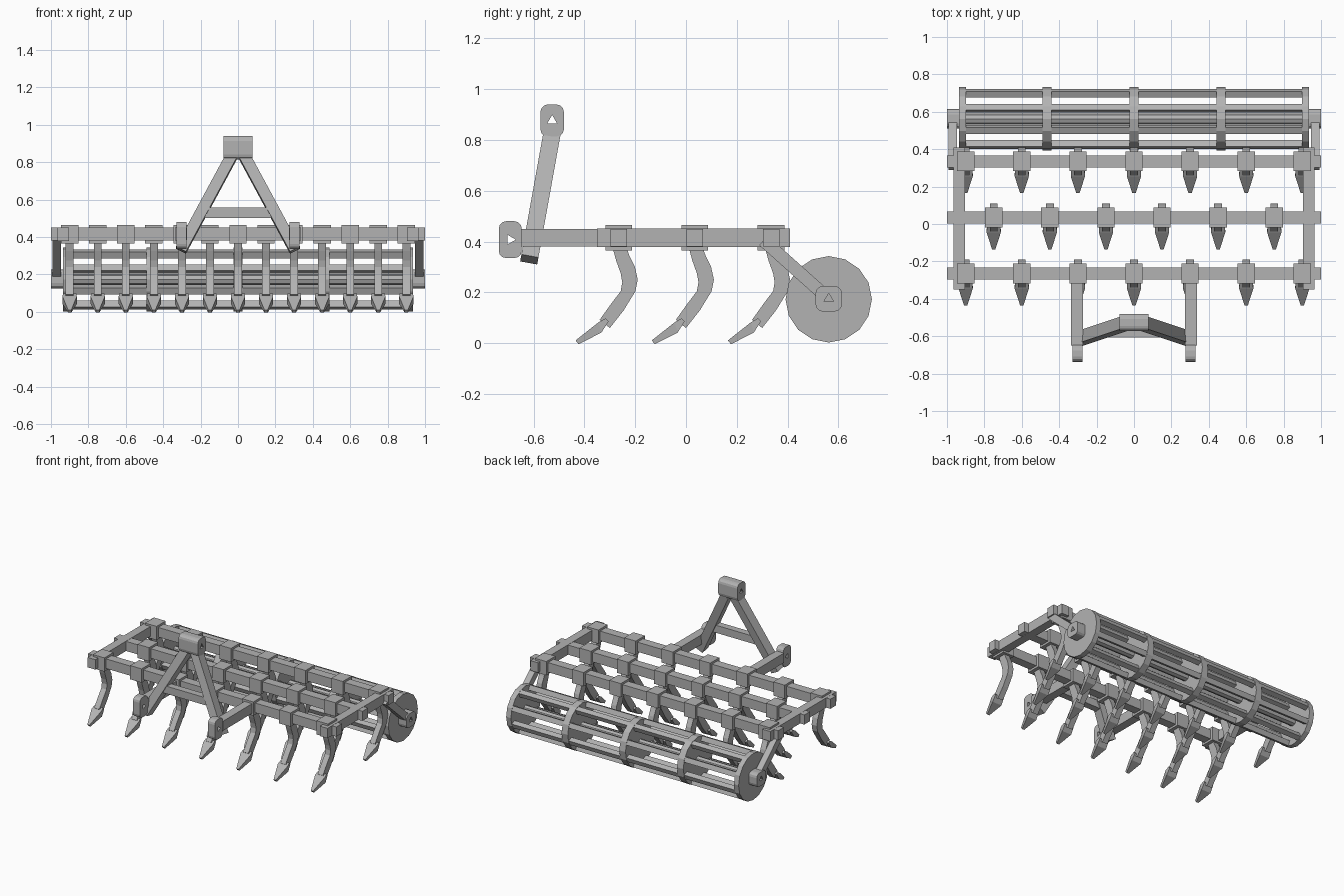
import bpy, bmesh
from math import pi, cos, sin, radians
from mathutils import Vector, Matrix

cube = bpy.data.objects.get("Cube")
if cube:
    bpy.data.objects.remove(cube)

steel = bpy.data.materials.new("grey steel")
steel.use_nodes = True
GREY = (0.45, 0.45, 0.45, 1)
steel.diffuse_color = GREY
steel.node_tree.nodes["Principled BSDF"].inputs["Base Color"].default_value = GREY


def finish(name, bm):
    bmesh.ops.recalc_face_normals(bm, faces=bm.faces)
    mesh = bpy.data.meshes.new(name)
    bm.to_mesh(mesh)
    bm.free()
    mesh.materials.append(steel)
    ob = bpy.data.objects.new(name, mesh)
    bpy.context.collection.objects.link(ob)
    return ob


def box(name, centre, size, rot=Matrix()):
    bm = bmesh.new()
    m = Matrix.Translation(centre) @ rot @ Matrix.Diagonal((*size, 1))
    bmesh.ops.create_cube(bm, size=1, matrix=m)
    return finish(name, bm)


def bar(name, a, b, across, deep):
    """Box from a to b, its 'across' side kept level with x."""
    a, b = Vector(a), Vector(b)
    z = (b - a).normalized()
    y = z.cross(Vector((1, 0, 0))).normalized()
    x = y.cross(z)
    rot = Matrix((x, y, z)).transposed().to_4x4()
    return box(name, (a + b) / 2, (across, deep, (b - a).length), rot)


def prism(name, outline, x, width):
    """Side profile of (y, z) points extruded along x."""
    bm = bmesh.new()
    face = bm.faces.new([bm.verts.new((x - width / 2, y, z)) for y, z in outline])
    new = bmesh.ops.extrude_face_region(bm, geom=[face])["geom"]
    verts = [v for v in new if isinstance(v, bmesh.types.BMVert)]
    bmesh.ops.translate(bm, verts=verts, vec=(width, 0, 0))
    return finish(name, bm)


def drum(name, x, width, radius, sides, y, z):
    bm = bmesh.new()
    m = Matrix.Translation((x, y, z)) @ Matrix.Rotation(pi / 2, 4, 'Y')
    bmesh.ops.create_cone(bm, cap_ends=True, segments=sides, radius1=radius,
                          radius2=radius, depth=width, matrix=m)
    return finish(name, bm)


def lug(name, x, y, z, size_y, size_z, width, aim):
    """Rounded block with a triangular pin hole along x."""
    r = 0.028
    outline = []
    for i, (sy, sz) in enumerate(((1, 1), (-1, 1), (-1, -1), (1, -1))):
        for k in range(4):
            t = i * pi / 2 + k * pi / 6
            outline.append((y + sy * (size_y / 2 - r) + r * cos(t),
                            z + sz * (size_z / 2 - r) + r * sin(t)))
    ob = prism(name, outline, x, width)
    hole = [(y + 0.022 * cos(aim + k * 2 * pi / 3),
             z + 0.022 * sin(aim + k * 2 * pi / 3)) for k in range(3)]
    cutter = prism(name + "_hole_cutter", hole, x, width * 2)
    cutter.hide_render = True
    cutter.hide_set(True)
    cutter.display_type = 'WIRE'
    mod = ob.modifiers.new("pin hole", 'BOOLEAN')
    mod.operation = 'DIFFERENCE'
    mod.solver = 'EXACT'
    mod.object = cutter
    bpy.context.view_layer.objects.active = ob
    bpy.ops.object.modifier_apply(modifier=mod.name)
    bpy.data.objects.remove(cutter)
    return ob


# Main frame
BEAM_Z = 0.415
ROWS = (-0.265, 0.035, 0.335)
for name, y in zip(("front", "middle", "rear"), ROWS):
    box(name + "_cross_beam", (0, y, BEAM_Z), (2, 0.065, 0.07))
for side, s in (("left", 1), ("right", -1)):
    box(side + "_side_beam", (s * 0.935, 0.03, BEAM_Z), (0.062, 0.76, 0.072))
    box(side + "_hitch_arm", (s * 0.305, -0.45, BEAM_Z), (0.062, 0.4, 0.07))

# Tines: clamp, curved shank and pointed share
SHANK = [(-0.025, 0.38), (0.03, 0.38), (0.042, 0.345), (0.064, 0.3), (0.075, 0.25),
         (0.066, 0.205), (0.02, 0.13), (-0.035, 0.06), (-0.075, 0.092),
         (-0.03, 0.155), (0.008, 0.205), (0.014, 0.24), (0.008, 0.275), (-0.01, 0.325)]


def share(name, x, y):
    bm = bmesh.new()
    rings = []
    # Cross-sections from the wide base to the tip: y, top z, bottom z, half width
    for dy, drop, low, half in ((-0.052, 0, 0.098, 0.036), (-0.08, -0.028, 0.082, 0.038),
                                (-0.17, -0.003, 0.011, 0.009)):
        rings.append([bm.verts.new((x + sx * half, y + dy + (0.012 if lower else 0),
                                    low + (drop - 0.012 if lower else 0)))
                      for sx, lower in ((-1, 0), (1, 0), (1, 1), (-1, 1))])
    for a, b in zip(rings, rings[1:]):
        for i in range(4):
            j = (i + 1) % 4
            bm.faces.new((a[i], a[j], b[j], b[i]))
    bm.faces.new(rings[0])
    bm.faces.new(rings[-1])
    return finish(name, bm)


for row, (y, count) in enumerate(zip(ROWS, (7, 6, 7)), 1):
    for i in range(count):
        x = 0.3 * (i - (count - 1) / 2)
        tag = f"_{row}_{i + 1}"
        box("tine_clamp" + tag, (x, y, BEAM_Z), (0.092, 0.105, 0.1))
        prism("tine_shank" + tag, [(y + py, pz) for py, pz in SHANK], x, 0.042)
        share("tine_share" + tag, x, y)

# Three-point hitch
for side, s in (("left", 1), ("right", -1)):
    lug(side + "_hitch_lug", s * 0.302, -0.692, 0.408, 0.09, 0.145, 0.055, 0)
    bar(side + "_mast_leg", (s * 0.305, -0.617, 0.33), (s * 0.035, -0.527, 0.83), 0.06, 0.068)
box("mast_crossbar", (0, -0.582, 0.53), (0.38, 0.05, 0.055))
lug("mast_head", 0, -0.527, 0.877, 0.092, 0.126, 0.155, pi / 2)

# Cage roller
RY, RZ = 0.562, 0.173
for i, x in enumerate((-0.917, -0.465, 0, 0.465, 0.917), 1):
    drum(f"roller_disc_{i}", x, 0.038 if abs(x) > 0.9 else 0.05, 0.17, 16, RY, RZ)
drum("roller_axle", 0, 1.88, 0.03, 8, RY, RZ)
for i in range(8):
    t = radians(22.5 + 45 * i)
    box(f"roller_bar_{i + 1}", (0, RY + 0.148 * cos(t), RZ + 0.148 * sin(t)),
        (1.84, 0.036, 0.036), Matrix.Rotation(t, 4, 'X'))

# Roller arms and bearing blocks
for side, s in (("left", 1), ("right", -1)):
    bar(side + "_roller_arm", (s * 0.968, 0.305, 0.405), (s * 0.968, 0.545, 0.19), 0.045, 0.05)
    lug(side + "_bearing_block", s * 0.967, RY, 0.175, 0.104, 0.1, 0.066, pi / 2)
